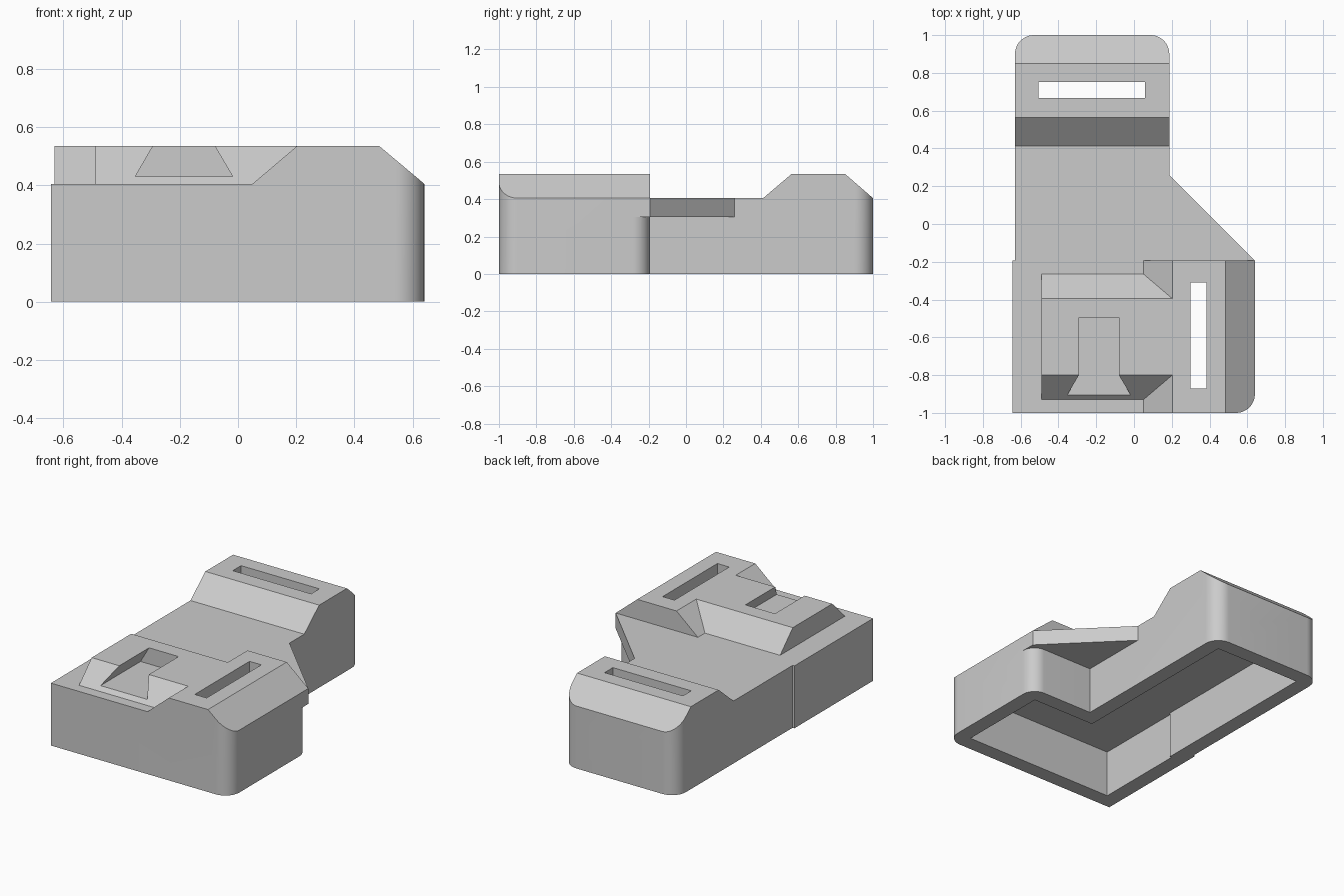
import bpy, bmesh
from math import sin, cos, radians
from mathutils import Vector

if "Cube" in bpy.data.objects:
    bpy.data.objects.remove(bpy.data.objects["Cube"])

AXES = {  # maps (u, v, w) of a profile to world space, w is the extrusion
    'x': lambda u, v, w: Vector((w, u, v)),
    'y': lambda u, v, w: Vector((u, w, v)),
    'z': lambda u, v, w: Vector((u, v, w)),
}


def prism(name, pts, axis, lo, hi):
    """Extrude a closed profile along an axis from lo to hi."""
    bm = bmesh.new()
    place = AXES[axis]
    face = bm.faces.new([bm.verts.new(place(u, v, lo)) for u, v in pts])
    ext = bmesh.ops.extrude_face_region(bm, geom=[face])
    verts = [g for g in ext['geom'] if isinstance(g, bmesh.types.BMVert)]
    bmesh.ops.translate(bm, verts=verts, vec=place(0, 0, hi - lo))
    bmesh.ops.recalc_face_normals(bm, faces=bm.faces[:])
    me = bpy.data.meshes.new(name)
    bm.to_mesh(me)
    bm.free()
    ob = bpy.data.objects.new(name, me)
    bpy.context.collection.objects.link(ob)
    return ob


def rect(x0, x1, y0, y1):
    return [(x0, y0), (x1, y0), (x1, y1), (x0, y1)]


def arc(cx, cy, r, a0, a1, n=12):
    angles = [radians(a0 + (a1 - a0) * i / n) for i in range(n + 1)]
    return [(cx + r * cos(a), cy + r * sin(a)) for a in angles]


def combine(ob, tool, op):
    """Apply a boolean and discard the helper object."""
    mod = ob.modifiers.new(op, 'BOOLEAN')
    mod.operation, mod.solver, mod.object = op, 'EXACT', tool
    bpy.context.view_layer.objects.active = ob
    bpy.ops.object.modifier_apply(modifier=mod.name)
    bpy.data.objects.remove(tool)


H, TOP, R = 0.405, 0.535, 0.1

# Front block: side-ramped profile, rounded front right corner
body = prism("housing", [(-0.643, 0), (0.64, 0), (0.64, H), (0.485, TOP),
                         (0.203, TOP), (0.05, H), (-0.643, H)], 'y', -1, -0.193)
combine(body, prism("front_outline", [(-0.7, -1)] + arc(0.64 - R, -1 + R, R, -90, 0)
                    + [(0.64, 0), (-0.7, 0)], 'z', -0.1, 0.7), 'INTERSECT')

# Rounded rear right corner, only below the web plate
r = 0.09
combine(body, prism("corner_cutter", arc(0.64 - r, -0.193 - r, r, 0, 90)
                    + [(0.64 - r, 0), (0.8, 0), (0.8, -0.193 - r)],
                    'z', -0.1, 0.305), 'DIFFERENCE')

# Rear block: raised back with two slopes and rounded back corners
rear = prism("rear_block", [(-0.5, 0), (1, 0), (1, H), (0.85, TOP),
                            (0.565, TOP), (0.412, H), (-0.5, H)], 'x', -0.63, 0.187)
combine(rear, prism("rear_outline", [(-0.7, -0.6), (0.3, -0.6), (0.187, -0.5)]
                    + arc(0.187 - R, 1 - R, R, 0, 90)
                    + arc(-0.63 + R, 1 - R, R, 90, 180), 'z', -0.1, 0.7), 'INTERSECT')
combine(body, rear, 'UNION')

# Triangular web plate in the inner corner
combine(body, prism("web_plate", [(0.15, -0.24), (0.64, -0.24), (0.64, -0.193),
                                  (0.187, 0.26), (0.15, 0.26)],
                    'z', 0.305, H), 'UNION')

# Raised pad with sloped front and rear
combine(body, prism("raised_pad", [(-0.93, H), (-0.93 - 0.0, H - 0.03), (-0.265, H - 0.03),
                                   (-0.265, H), (-0.395, TOP), (-0.8, TOP)],
                    'x', -0.49, 0.21), 'UNION')

# Dovetail groove in the pad
e = 0.1 * 0.6
combine(body, prism("dovetail_cutter", [(-0.353, 0.43), (-0.018, 0.43),
                                        (-0.08 + e, TOP + 0.1 - 0.1), (-0.08, TOP),
                                        (-0.08, 0.7), (-0.292, 0.7), (-0.292, TOP)][:2]
                    + [(-0.08, TOP), (-0.08, 0.7), (-0.292, 0.7), (-0.292, TOP)],
                    'y', -1.1, -0.495), 'DIFFERENCE')

# Strap slots and the hollow underside
for name, box, lo, hi in (("side_slot", (0.3, 0.385, -0.872, -0.31), 0.2, 0.7),
                          ("rear_slot", (-0.505, 0.058, 0.667, 0.752), 0.2, 0.7)):
    combine(body, prism(name, rect(*box), 'z', lo, hi), 'DIFFERENCE')
combine(body, prism("cavity", [(-0.543, -0.9), (0.54, -0.9), (0.54, -0.293),
                               (0.087, -0.293), (0.087, 0.9), (-0.53, 0.9),
                               (-0.53, -0.293), (-0.543, -0.293)],
                    'z', -0.1, 0.305), 'DIFFERENCE')

# Smooth the rounded corners, keep the rest flat
bpy.ops.object.select_all(action='DESELECT')
body.select_set(True)
bpy.context.view_layer.objects.active = body
bpy.ops.object.shade_smooth_by_angle(angle=radians(25))
